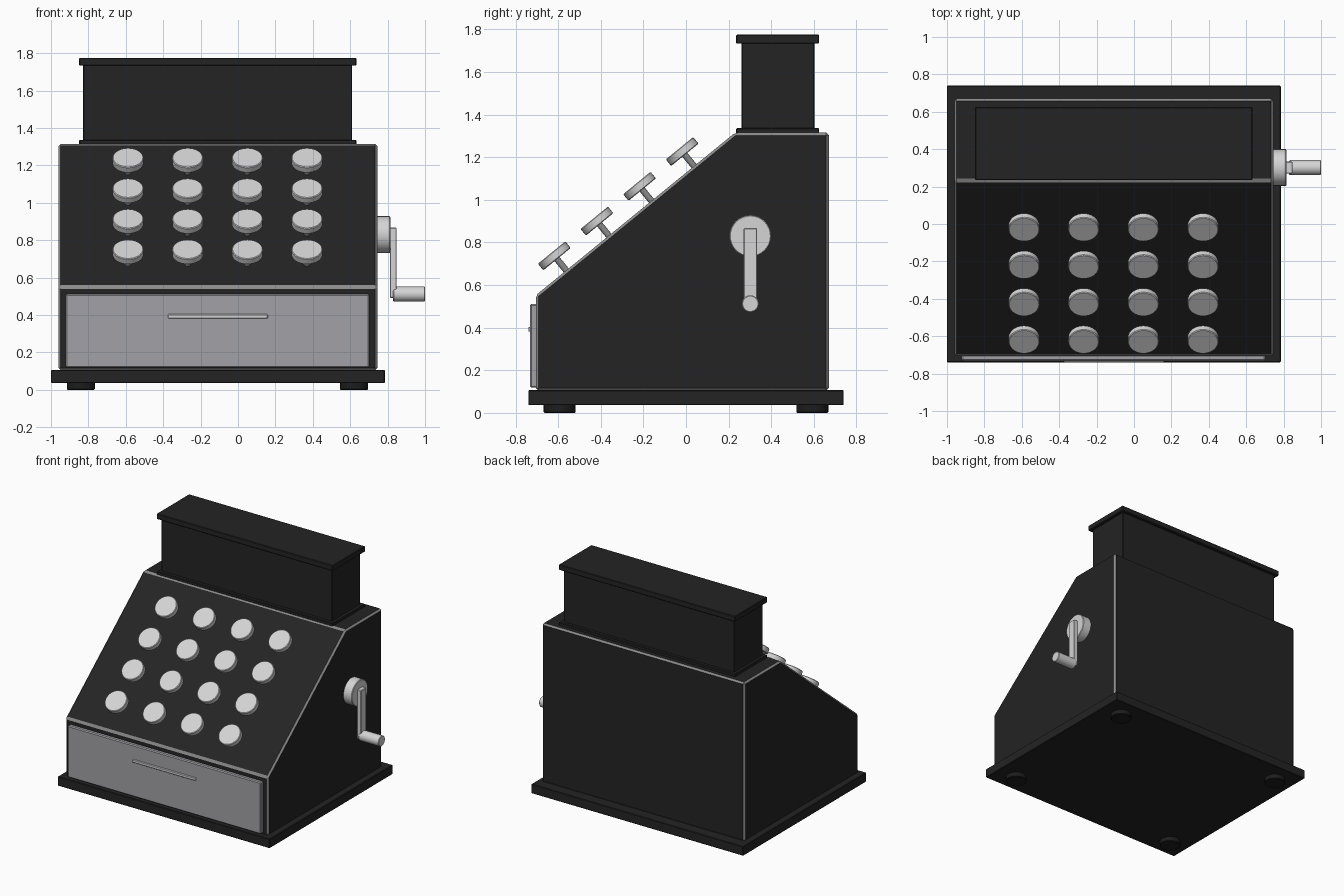
import bpy, math
from mathutils import Vector

cube = bpy.data.objects.get("Cube")
if cube:
    bpy.data.objects.remove(cube, do_unlink=True)


def material(name, rgb):
    m = bpy.data.materials.new(name)
    m.use_nodes = True
    m.diffuse_color = (*rgb, 1)
    m.node_tree.nodes["Principled BSDF"].inputs["Base Color"].default_value = (*rgb, 1)
    return m


black = material("black enamel", (0.017, 0.017, 0.017))
dark = material("black rubber", (0.012, 0.012, 0.012))
trim = material("grey trim", (0.26, 0.26, 0.26))
drawer_grey = material("drawer grey", (0.36, 0.355, 0.38))
silver = material("silver", (0.66, 0.66, 0.66))


def bevel(obj, width, index=-1):
    mod = obj.modifiers.new("edge_bevel", "BEVEL")
    mod.width = width
    mod.segments = 1
    mod.limit_method = "ANGLE"
    mod.material = index


def box(name, x, y, z, mat, edge=0.004):
    """Box from its ranges on each axis."""
    bpy.ops.mesh.primitive_cube_add(size=1)
    o = bpy.context.object
    o.name = name
    ranges = (x, y, z)
    o.location = [(a + b) / 2 for a, b in ranges]
    o.scale = [b - a for a, b in ranges]
    bpy.ops.object.transform_apply(location=False, rotation=False, scale=True)
    o.data.materials.append(mat)
    bevel(o, edge)
    return o


def rod(name, start, end, radius, mat, edge=0):
    """Round bar between two points."""
    a, b = Vector(start), Vector(end)
    bpy.ops.mesh.primitive_cylinder_add(vertices=32, radius=radius, depth=(b - a).length,
                                        location=(a + b) / 2)
    o = bpy.context.object
    o.name = name
    o.rotation_euler = (b - a).to_track_quat("Z", "Y").to_euler()
    bpy.ops.object.shade_smooth_by_angle(angle=math.radians(35))
    o.data.materials.append(mat)
    if edge:
        bevel(o, edge)
    return o


# Housing: side profile extruded across, with trim along every edge
left, right = -0.96, 0.745
profile = [(-0.705, 0.105), (-0.705, 0.552), (0.23, 1.315), (0.67, 1.315), (0.67, 0.105)]
n = len(profile)
verts = [(x, y, z) for x in (left, right) for y, z in profile]
faces = [tuple(range(n))[::-1], tuple(range(n, 2 * n))]
faces += [(i, (i + 1) % n, (i + 1) % n + n, i + n) for i in range(n)]
mesh = bpy.data.meshes.new("housing")
mesh.from_pydata(verts, [], faces)
housing = bpy.data.objects.new("housing", mesh)
bpy.context.collection.objects.link(housing)
bpy.context.view_layer.objects.active = housing
bpy.ops.object.select_all(action="DESELECT")
housing.select_set(True)
bpy.ops.object.mode_set(mode="EDIT")
bpy.ops.mesh.select_all(action="SELECT")
bpy.ops.mesh.normals_make_consistent(inside=False)
bpy.ops.object.mode_set(mode="OBJECT")
mesh.materials.append(black)
mesh.materials.append(trim)
bevel(housing, 0.012, 1)

# Plinth and feet
box("plinth", (-1.0, 0.785), (-0.74, 0.74), (0.036, 0.107), black)
for x in (-0.84, 0.62):
    for y in (-0.593, 0.593):
        rod("foot", (x, y, 0), (x, y, 0.045), 0.075, dark, 0.004)

# Drawer and its pull
box("drawer", (-0.922, 0.703), (-0.732, -0.69), (0.118, 0.512), drawer_grey, 0.007)
box("drawer_pull", (-0.375, 0.16), (-0.74, -0.725), (0.381, 0.404), silver)

# Display cabinet on top
box("display_foot", (-0.85, 0.633), (0.235, 0.625), (1.31, 1.336), black)
box("display_cabinet", (-0.828, 0.61), (0.26, 0.602), (1.33, 1.74), black)
box("display_lid", (-0.85, 0.633), (0.235, 0.625), (1.733, 1.775), black)

# Keys standing square to the sloped panel
slope = Vector((0, profile[2][0] - profile[1][0], profile[2][1] - profile[1][1])).normalized()
normal = Vector((0, -slope.z, slope.y))
for row in range(4):
    for col in range(4):
        centre = Vector((-0.588 + 0.319 * col, -0.618 + 0.2 * row, 0.737 + 0.1632 * row))
        rod("key_stem", centre - normal * 0.11, centre, 0.015, trim)
        rod("key_cap", centre - normal * 0.02, centre + normal * 0.02, 0.083, silver, 0.004)

# Crank on the side
rod("crank_hub", (0.735, 0.302, 0.83), (0.815, 0.302, 0.83), 0.098, silver, 0.004)
box("crank_arm", (0.812, 0.848), (0.27, 0.334), (0.492, 0.867), silver)
rod("crank_handle", (0.83, 0.302, 0.512), (1.0, 0.302, 0.512), 0.04, silver, 0.004)
